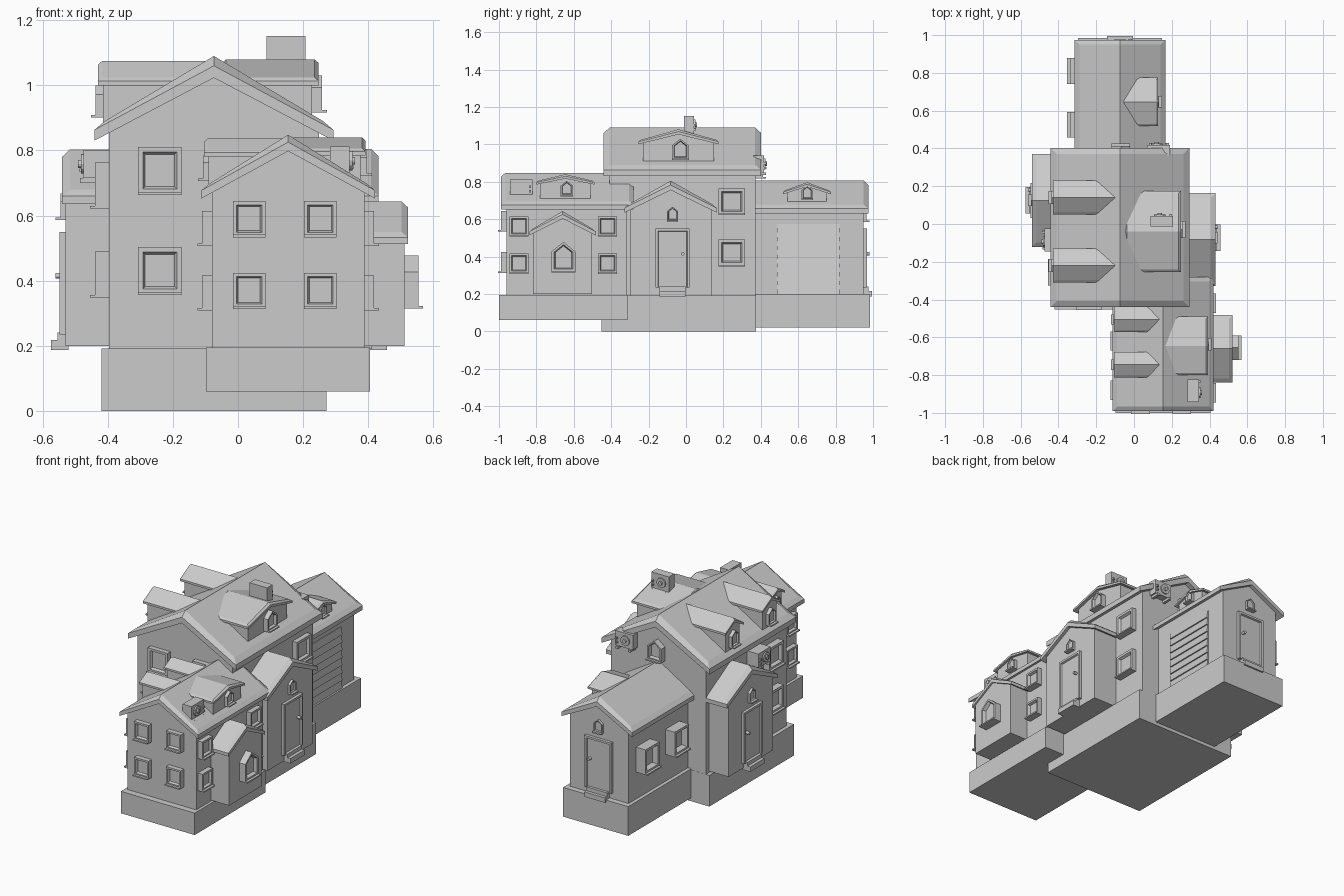
import bpy, bmesh, math

if "Cube" in bpy.data.objects:
    bpy.data.objects.remove(bpy.data.objects["Cube"])


def loft(name, loops):
    """Bridge equal-length loops of points and cap both ends."""
    bm = bmesh.new()
    rows = [[bm.verts.new(p) for p in lp] for lp in loops]
    n = len(rows[0])
    for a, b in zip(rows, rows[1:]):
        for i in range(n):
            j = (i + 1) % n
            bm.faces.new((a[i], a[j], b[j], b[i]))
    bm.faces.new(rows[0][::-1])
    bm.faces.new(rows[-1])
    bmesh.ops.remove_doubles(bm, verts=bm.verts, dist=1e-5)
    bmesh.ops.recalc_face_normals(bm, faces=bm.faces)
    me = bpy.data.meshes.new(name)
    bm.to_mesh(me)
    bm.free()
    ob = bpy.data.objects.new(name, me)
    bpy.context.collection.objects.link(ob)
    return ob


def sgn(d):
    return 1 if d[1] == '+' else -1


def place(d, prof, n):
    """Put a (u, z) profile in the plane at n on the axis of direction d."""
    return [(n, u, z) if d[0] == 'x' else (u, n, z) for u, z in prof]


def rect(u0, u1, z0, z1):
    return [(u0, z0), (u1, z0), (u1, z1), (u0, z1)]


def pent(u0, u1, z0, z1):
    c, zs = (u0 + u1) / 2, z1 - 0.4 * (u1 - u0)
    return [(u0, z0), (u1, z0), (u1, zs), (c, z1), (u0, zs)]


def slab(name, d, prof, n0, n1):
    return loft(name, [place(d, prof, n0), place(d, prof, n1)])


def roof(name, d, uc, w, n0, n1, zE, zT, k):
    """Gable roof slab with chamfered rim."""
    t, c = 0.033 * k, 0.032 * k
    zA, zR = zT - 0.067 * k, zT - 0.03 * k
    low = [(-w, zE), (0, zA), (w, zE)]
    end = low + [(w, zE + t), (w, zE + t), (0, zR), (-w, zE + t), (-w, zE + t)]
    mid = low + [(w, zE + t), (w - c, zE + t + 0.85 * c), (0, zT),
                 (-w + c, zE + t + 0.85 * c), (-w, zE + t)]
    s = 1 if n1 > n0 else -1
    sh = lambda p: [(u + uc, z) for u, z in p]
    loft(name, [place(d, sh(p), n) for p, n in
                ((end, n0), (mid, n0 + s * c), (mid, n1 - s * c), (end, n1))])


def house(name, d, uc, w, b, roof_n, wall_n, zb, zE, zT, k):
    """Gabled wall block with a roof on top, ridge along d."""
    zA = zT - 0.067 * k + 0.004
    zs = zE + (zA - zE) * (1 - b / w)
    slab(name + "_walls", d, [(uc - b, zb), (uc + b, zb), (uc + b, zs), (uc, zA), (uc - b, zs)], *wall_n)
    roof(name + "_roof", d, uc, w, *roof_n, zE, zT, k)


def window(name, d, wall, uc, hw, z0, z1, shape=rect, depth=0.03):
    """Framed window with recessed pane and sill."""
    s, e = sgn(d), hw * 0.22
    out = shape(uc - hw, uc + hw, z0, z1)
    inn = shape(uc - hw + e, uc + hw - e, z0 + e, z1 - e)
    inn2 = shape(uc - hw + 1.5 * e, uc + hw - 1.5 * e, z0 + 1.5 * e, z1 - 1.5 * e)
    loft(name, [place(d, p, wall + s * o) for p, o in
                ((out, -0.01), (out, depth), (inn, depth), (inn2, depth * 0.5))])
    slab(name + "_sill", d, rect(uc - hw, uc + hw, z0 - 0.004, z0 + 0.004), wall, wall + s * (depth + 0.015))


def door(d, wall, uc):
    """Framed door, knob, two steps and a small window above."""
    s, hw, z0, z1 = sgn(d), 0.092, 0.235, 0.55
    prof = lambda e: rect(uc - hw + e, uc + hw - e, z0, z1 - e)
    loft("door", [place(d, prof(e), wall + s * o) for e, o in
                  ((0, -0.01), (0, 0.018), (0.013, 0.018), (0.017, 0.008))])
    disc("door_knob", d, uc + 0.055, 0.415, 0.009, wall, wall + s * 0.03)
    slab("upper_step", d, rect(uc - 0.07, uc + 0.07, 0.213, 0.24), wall - s * 0.01, wall + s * 0.025)
    slab("lower_step", d, rect(uc - 0.07, uc + 0.07, 0.187, 0.217), wall - s * 0.01, wall + s * 0.045)
    window("porch_window", d, wall, uc, 0.03, 0.59, 0.667, pent, 0.015)


def disc(name, d, u, z, r, n0, n1, sides=12):
    prof = [(u + r * math.cos(2 * math.pi * i / sides), z + r * math.sin(2 * math.pi * i / sides))
            for i in range(sides)]
    slab(name, d, prof, n0, n1)


def vent_unit(d, uc, n0, n1, z0, z1, hw=0.06):
    """Cooling unit with a fan, feet and a pipe."""
    s = sgn(d)
    slab("cooling_unit", d, rect(uc - hw, uc + hw, z0, z1), n0, n1)
    disc("fan_ring", d, uc - 0.01, (z0 + z1) / 2, 0.03, n1, n1 + s * 0.008)
    disc("fan_hub", d, uc - 0.01, (z0 + z1) / 2, 0.012, n1, n1 + s * 0.016)
    for q in (-1, 1):
        slab("unit_foot", d, rect(uc + q * hw * 0.7 - 0.008, uc + q * hw * 0.7 + 0.008, z0 - 0.015, z0),
             n0, n1 + s * 0.01)
        slab("unit_valve", d, rect(uc + hw * 0.8 - 0.006, uc + hw * 0.8 + 0.006,
                                   z0 + 0.03 + q * 0.012, z0 + 0.042 + q * 0.012), n1, n1 + s * 0.012)


# Foundations
slab("main_foundation", 'y+', rect(-0.42, 0.272, 0, 0.192), -0.452, 0.373)
slab("front_foundation", 'y+', rect(-0.098, 0.405, 0.06, 0.195), -1.0, -0.313)
slab("back_foundation", 'y+', rect(-0.296, 0.148, 0.02, 0.2), 0.37, 0.985)

# Main blocks
house("main", 'y+', -0.074, 0.367, 0.323, (-0.44, 0.402), (-0.41, 0.372), 0.19, 0.83, 1.09, 1)
house("front_wing", 'y+', 0.154, 0.267, 0.234, (-0.99, -0.28), (-0.96, -0.315), 0.19, 0.652, 0.848, 0.75)
house("back_wing", 'y+', -0.074, 0.241, 0.2, (0.34, 0.975), (0.34, 0.95), 0.19, 0.63, 0.807, 0.8)

# Porches
house("right_porch", 'x+', -0.082, 0.246, 0.217, (0.1, 0.432), (0.1, 0.412), 0.19, 0.635, 0.805, 0.75)
house("left_porch", 'x-', 0.125, 0.246, 0.217, (-0.2, -0.54), (-0.2, -0.53), 0.2, 0.635, 0.803, 0.75)
house("bay", 'x+', -0.66, 0.178, 0.157, (0.3, 0.522), (0.3, 0.512), 0.2, 0.513, 0.643, 0.6)
door('x+', 0.412, -0.072)
door('x-', -0.53, 0.125)
door('y+', 0.95, -0.074)
window("bay_window", 'x+', 0.512, -0.655, 0.064, 0.318, 0.478, pent, 0.042)

# Dormers with their windows
house("main_right_dormer", 'x+', -0.04, 0.215, 0.19, (-0.05, 0.248), (-0.02, 0.228), 0.88, 1.0, 1.08, 0.4)
window("dormer_window", 'x+', 0.228, -0.03, 0.045, 0.92, 1.03, pent, 0.03)
for y in (0.14, -0.22):
    house("main_left_dormer", 'x-', y, 0.09, 0.07, (-0.08, -0.43), (-0.1, -0.415), 0.87, 1.0, 1.075, 0.4)
    window("dormer_window", 'x-', -0.415, y, 0.035, 0.905, 1.0, pent, 0.022)
house("front_right_dormer", 'x+', -0.645, 0.155, 0.135, (0.15, 0.392), (0.16, 0.376), 0.685, 0.785, 0.84, 0.35)
window("dormer_window", 'x+', 0.376, -0.637, 0.033, 0.725, 0.805, pent, 0.02)
for y in (-0.505, -0.745):
    house("front_left_dormer", 'x-', y, 0.068, 0.055, (0.15, -0.105), (0.15, -0.09), 0.68, 0.782, 0.836, 0.35)
    window("dormer_window", 'x-', -0.09, y, 0.027, 0.71, 0.785, pent, 0.018)
house("back_right_dormer", 'x+', 0.647, 0.128, 0.103, (-0.08, 0.128), (-0.07, 0.115), 0.665, 0.733, 0.797, 0.35)
window("dormer_window", 'x+', 0.115, 0.648, 0.03, 0.705, 0.78, pent, 0.018)
window("back_attic_window", 'y+', 0.372, -0.07, 0.048, 0.82, 0.94, pent, 0.04)

# Wall windows
for z in (0.36, 0.667):
    for x in (-0.24, 0.063):
        window("main_front_window", 'y-', -0.41, x, 0.067, z, z + 0.143)
for z in (0.352, 0.625):
    window("main_right_window", 'x+', 0.249, 0.245, 0.07, z, z + 0.138)
    window("main_left_window", 'x-', -0.397, -0.255, 0.07, z, z + 0.138, rect, 0.042)
for z in (0.317, 0.537):
    for x in (0.034, 0.253):
        window("front_wing_window", 'y-', -0.96, x, 0.05, z, z + 0.107)
for z in (0.312, 0.51):
    for y in (-0.893, -0.42):
        window("front_wing_right_window", 'x+', 0.388, y, 0.051, z, z + 0.104)
    for y in (-0.62, -0.88):
        window("front_wing_left_window", 'x-', -0.08, y, 0.051, z, z + 0.104)
for y in (0.525, 0.81):
    window("back_wing_window", 'x-', -0.274, y, 0.068, 0.37, 0.52, rect, 0.065)

# Garage door made of lapped slats
step = 0.375 / 8
for i in range(8):
    z = 0.2 + i * step
    for_slat = [(0.12, z), (0.138, z), (0.13, z + step), (0.12, z + step)]
    loft("garage_slat", [[(x, y, zz) for x, zz in for_slat] for y in (0.487, 0.82)])

# Cooling units on roofs and walls
vent_unit('y+', 0.147, -0.012, 0.042, 1.055, 1.152)
vent_unit('x+', -0.882, 0.283, 0.343, 0.725, 0.812)
vent_unit('y+', 0.13, 0.36, 0.418, 0.85, 0.94)
vent_unit('x-', -0.085, -0.39, -0.475, 0.715, 0.802)
